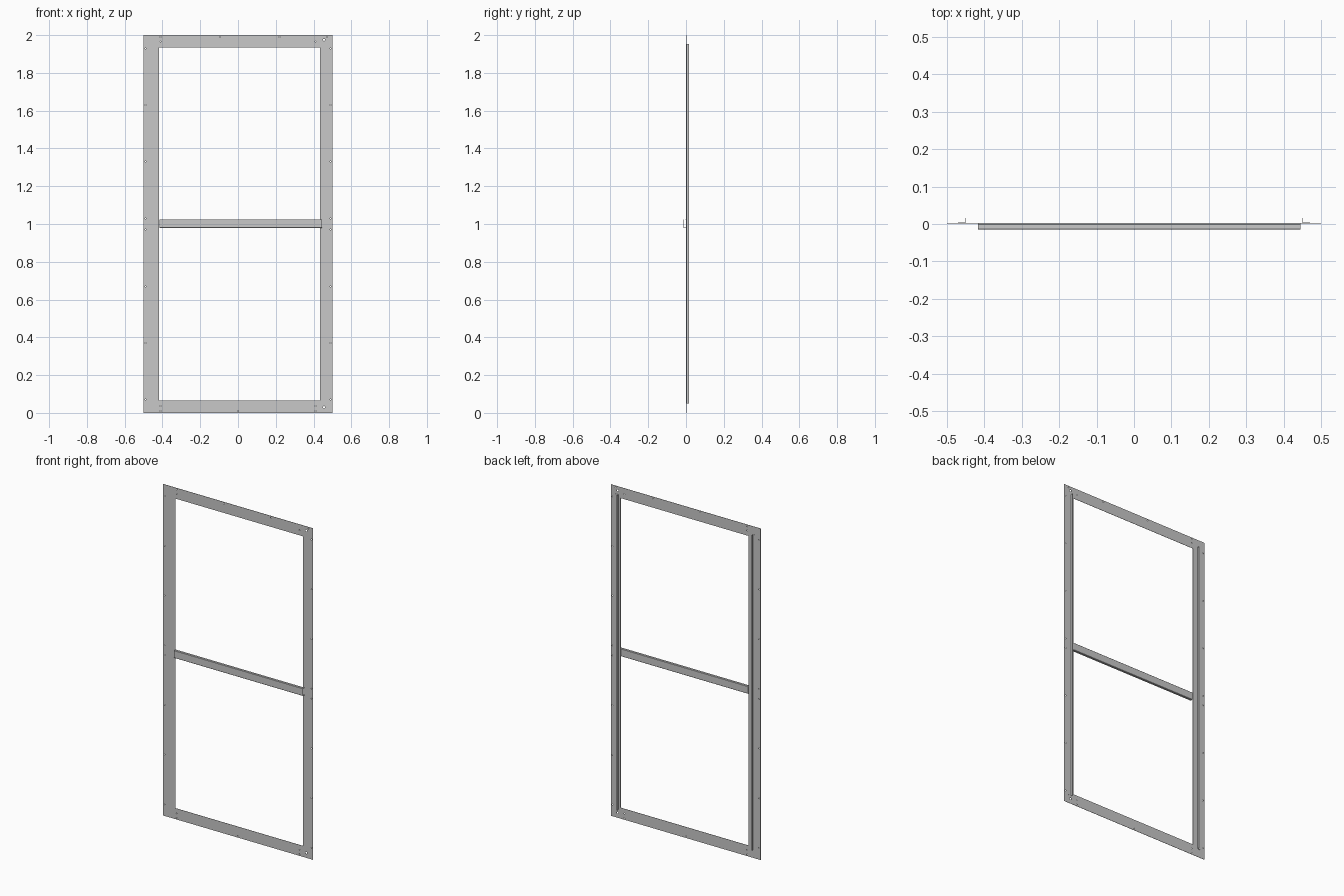
import bpy
import bmesh
from mathutils import Matrix, Vector
from math import pi

cube = bpy.data.objects.get("Cube")
if cube:
    bpy.data.objects.remove(cube, do_unlink=True)

steel = bpy.data.materials.new("galvanised_grey")
steel.use_nodes = True
GREY = (0.58, 0.58, 0.58, 1)
steel.diffuse_color = GREY
steel.node_tree.nodes["Principled BSDF"].inputs["Base Color"].default_value = GREY


def finish(name, bm):
    bmesh.ops.recalc_face_normals(bm, faces=bm.faces)
    mesh = bpy.data.meshes.new(name)
    bm.to_mesh(mesh)
    bm.free()
    mesh.materials.append(steel)
    obj = bpy.data.objects.new(name, mesh)
    bpy.context.collection.objects.link(obj)
    return obj


def extrude(bm, faces, direction):
    new = bmesh.ops.extrude_face_region(bm, geom=faces)["geom"]
    verts = [v for v in new if isinstance(v, bmesh.types.BMVert)]
    bmesh.ops.translate(bm, vec=Vector(direction), verts=verts)


def bridge(bm, outer, inner):
    """Fill the band between two matching rings of points."""
    a, b = ([bm.verts.new(p) for p in ring] for ring in (outer, inner))
    return [bm.faces.new((a[i - 1], a[i], b[i], b[i - 1])) for i in range(len(a))]


def rectangle(x0, x1, z0, z1, y):
    return [(x0, y, z0), (x1, y, z0), (x1, y, z1), (x0, y, z1)]


# Flat face plate with its large opening
FACE, BACK = 0.001, 0.0025
bm = bmesh.new()
band = bridge(bm, rectangle(-0.5, 0.5, 0, 2, FACE),
              rectangle(-0.418, 0.434, 0.066, 1.934, FACE))
extrude(bm, band, (0, BACK - FACE, 0))
plate = finish("face_plate", bm)

# Fixing holes around the plate
small, large = 0.003, 0.006
holes = [(s * 0.49, 1.0 + t * z, small) for s in (-1, 1)
         for z in (0.03, 0.33, 0.63, 0.93) for t in (-1, 1)]
holes += [(x, 1.99, small) for x in (-0.41, -0.095, 0.22, 0.47)]
holes += [(x, 0.01, small) for x in (-0.41, 0, 0.41)]
holes += [(x, z, small) for x in (-0.41, 0.41) for z in (0.037, 1.965)]
holes += [(0.455, z, large) for z in (0.03, 1.975)]
bm = bmesh.new()
for x, z, r in holes:
    bmesh.ops.create_cone(bm, cap_ends=True, segments=12, radius1=r, radius2=r, depth=0.04,
                          matrix=Matrix.Translation((x, 0, z)) @ Matrix.Rotation(pi / 2, 4, "X"))
cutter = finish("hole_cutter", bm)
cutter.hide_render = True
cut = plate.modifiers.new("holes", "BOOLEAN")
cut.operation = "DIFFERENCE"
cut.solver = "EXACT"
cut.object = cutter
bpy.context.view_layer.objects.active = plate
bpy.ops.object.modifier_apply(modifier=cut.name)
bpy.data.objects.remove(cutter, do_unlink=True)

# Angle strips standing on the back of both uprights
W = 0.0015
section = [(0, BACK), (0.02, BACK), (0.02, BACK + W),
           (W, BACK + W), (W, 0.016), (0, 0.016)]
for name, side in (("right_angle_strip", -1), ("left_angle_strip", 1)):
    bm = bmesh.new()
    end = bm.faces.new([bm.verts.new((side * (0.45 + a), y, 0.05)) for a, y in section])
    extrude(bm, [end], (0, 0, 1.902))
    finish(name, bm)


# Hollow middle rail with softened corners
def rail_ring(inset):
    y0, y1, z0, z1 = -0.015 + inset, FACE - inset, 0.979 + inset, 1.025 - inset
    c = 0.002
    return [(-0.416, y, z) for y, z in
            ((y0 + c, z0), (y1 - c, z0), (y1, z0 + c), (y1, z1 - c),
             (y1 - c, z1), (y0 + c, z1), (y0, z1 - c), (y0, z0 + c))]


bm = bmesh.new()
extrude(bm, bridge(bm, rail_ring(0), rail_ring(W)), (0.86, 0, 0))
finish("middle_rail", bm)
